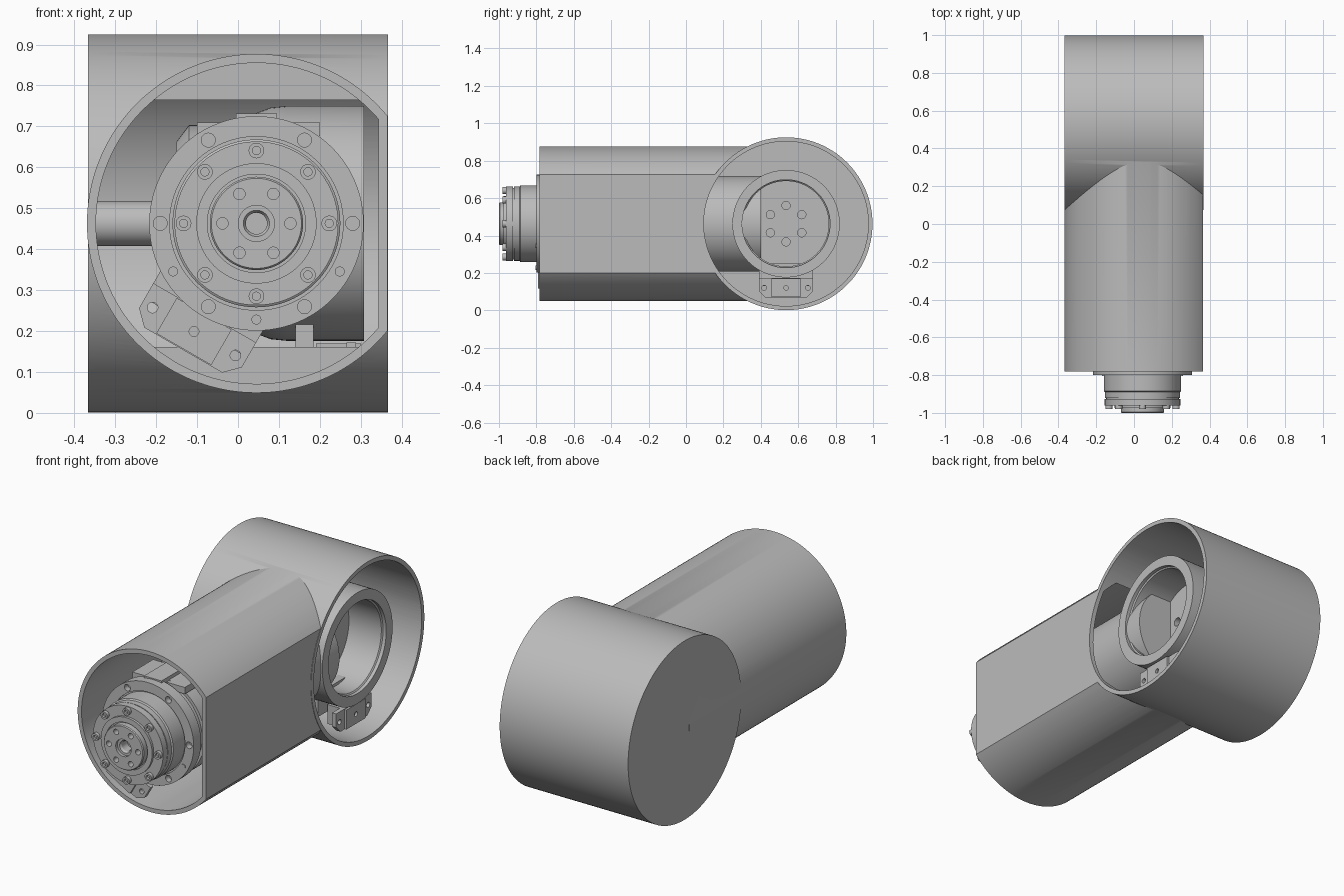
import bpy, bmesh, math
from mathutils import Matrix, Vector

if "Cube" in bpy.data.objects:
    bpy.data.objects.remove(bpy.data.objects["Cube"], do_unlink=True)

grey = bpy.data.materials.new("machined_grey")
grey.use_nodes = True
grey.diffuse_color = (0.5, 0.5, 0.5, 1)
grey.node_tree.nodes["Principled BSDF"].inputs["Base Color"].default_value = (0.5, 0.5, 0.5, 1)

# Local frames: z points out of each motor's face, y is up
CZ = 0.463
TURN = Matrix.Rotation(math.pi / 2, 4, 'X')
ARM = Matrix.Translation((0.045, 0, CZ)) @ TURN
DRUM = Matrix.Translation((0, 0.535, CZ)) @ Matrix.Rotation(math.pi / 2, 4, 'Z') @ TURN


def finish(bm, name, frame):
    bmesh.ops.remove_doubles(bm, verts=bm.verts, dist=1e-5)
    bmesh.ops.recalc_face_normals(bm, faces=bm.faces)
    bm.transform(frame)
    mesh = bpy.data.meshes.new(name)
    bm.to_mesh(mesh)
    bm.free()
    mesh.materials.append(grey)
    obj = bpy.data.objects.new(name, mesh)
    bpy.context.collection.objects.link(obj)
    return obj


def lathe_into(bm, profile, at=(0, 0), steps=96):
    verts = [bm.verts.new((r + at[0], at[1], h)) for r, h in profile]
    edges = [bm.edges.new(pair) for pair in zip(verts, verts[1:])]
    bmesh.ops.spin(bm, geom=verts + edges, cent=(*at, 0), axis=(0, 0, 1),
                   angle=2 * math.pi, steps=steps, use_merge=False)


def lathe(name, profile, frame, spots=((0, 0),), steps=96):
    bm = bmesh.new()
    for at in spots:
        lathe_into(bm, profile, at, steps)
    return finish(bm, name, frame)


def prism(name, points, h0, h1, frame):
    bm = bmesh.new()
    face = bm.faces.new([bm.verts.new((x, y, h0)) for x, y in points])
    new = bmesh.ops.extrude_face_region(bm, geom=[face])["geom"]
    bmesh.ops.translate(bm, vec=(0, 0, h1 - h0),
                        verts=[v for v in new if isinstance(v, bmesh.types.BMVert)])
    return finish(bm, name, frame)


def rod(r, h0, h1):
    return [(0, h0), (r, h0), (r, h1), (0, h1)]


def circle(radius, angles):
    return [(radius * math.cos(math.radians(a)), radius * math.sin(math.radians(a))) for a in angles]


def flat_sided(r, flat, n=128):
    a = math.degrees(math.acos(flat / r))
    return circle(r, [a + (360 - 2 * a) * i / n for i in range(n + 1)])


def box(cx, cy, w, d, c=0.0):
    x, y = w / 2, d / 2
    if not c:
        return [(cx - x, cy - y), (cx + x, cy - y), (cx + x, cy + y), (cx - x, cy + y)]
    return [(cx - x, cy + y), (cx - x, cy - y + c), (cx - x + c, cy - y),
            (cx + x - c, cy - y), (cx + x, cy - y + c), (cx + x, cy + y)]


def combine(obj, other, mode):
    mod = obj.modifiers.new("shape", 'BOOLEAN')
    mod.operation, mod.solver, mod.object = mode, 'EXACT', other
    bpy.context.view_layer.update()
    mesh = bpy.data.meshes.new_from_object(
        obj.evaluated_get(bpy.context.evaluated_depsgraph_get()))
    obj.modifiers.clear()
    obj.data = mesh
    bpy.data.objects.remove(other, do_unlink=True)


# Housing: flat-sided arm tube joined to an open drum, then hollowed
housing = prism("housing", flat_sided(0.414, 0.32), -0.5, 0.782, ARM)
combine(housing, lathe("drum_solid", rod(0.462, -0.367, 0.367), DRUM, steps=160), 'UNION')
combine(housing, prism("arm_bore", flat_sided(0.392, 0.298), -0.215, 0.9, ARM), 'DIFFERENCE')
combine(housing, lathe("drum_bore", rod(0.44, -0.347, 0.5), DRUM, steps=160), 'DIFFERENCE')

# Arm motor: long body, mounting flange, stepped gear head with hub
motor = lathe("arm_motor", [
    (0, -0.40), (0.255, -0.40), (0.255, 0.70), (0.24, 0.70), (0.24, 0.74), (0.262, 0.74),
    (0.262, 0.80), (0.212, 0.80), (0.212, 0.79), (0.205, 0.79), (0.205, 0.885),
    (0.198, 0.89), (0.198, 0.92), (0.192, 0.92), (0.192, 0.926), (0.2, 0.926),
    (0.2, 0.962), (0.147, 0.962), (0.147, 0.975), (0.12, 0.975), (0.12, 0.965),
    (0.114, 0.965), (0.114, 0.995), (0.11, 1.0), (0.044, 1.0), (0.044, 0.985),
    (0.032, 0.985), (0.026, 0.975), (0.026, 0.93), (0, 0.93)], ARM)
combine(motor, lathe("flange_holes", rod(0.017, 0.77, 0.85), ARM,
                     circle(0.235, (-120, -60, 0, 60, 120, 180)), 24), 'DIFFERENCE')
combine(motor, lathe("hub_holes", rod(0.014, 0.96, 1.1), ARM,
                     circle(0.083, range(0, 360, 60)), 24), 'DIFFERENCE')
lathe("flange_screws", rod(0.012, 0.79, 0.804), ARM, circle(0.235, (-150, -90, -30)), 24)
lathe("head_screws", [(0, 0.95), (0.019, 0.95), (0.019, 0.98), (0.01, 0.98),
                      (0.01, 0.968), (0, 0.968)], ARM,
      circle(0.178, range(0, 360, 45)), 24)
prism("motor_top_plate", box(0.005, 0.23, 0.3, 0.034), 0.55, 0.72, ARM)
prism("motor_top_key", box(0, 0.25, 0.1, 0.036), 0.5, 0.76, ARM)

# Drum motor: cup-shaped bearing housing, rear body and shaft to the closed end
cup = lathe("bearing_cup", [
    (0, -0.15), (0.2, -0.15), (0.24, -0.12), (0.24, 0.03), (0.27, 0.045), (0.283, 0.08),
    (0.287, 0.12), (0.287, 0.308), (0.235, 0.308), (0.235, 0.29), (0.228, 0.285),
    (0.228, 0.1), (0, 0.1)], DRUM)
combine(cup, lathe("cup_holes", rod(0.022, 0.06, 0.15), DRUM,
                   circle(0.097, range(30, 390, 60)), 24), 'DIFFERENCE')
lathe("tail_shaft", rod(0.055, -0.35, -0.14), DRUM, steps=48)


# Brake connectors: eared plate, raised centre block, tab to the motor
def connector(prefix, frame, dist, front):
    plate = prism(prefix + "_connector_plate", box(0, -dist, 0.29, 0.105, 0.035),
                  front - 0.035, front - 0.012, frame)
    combine(plate, lathe("ear_holes", rod(0.013, front - 0.1, front + 0.1), frame,
                         ((-0.117, -dist), (0.117, -dist)), 20), 'DIFFERENCE')
    block = prism(prefix + "_connector_block", box(0, -dist, 0.155, 0.1),
                  front - 0.11, front, frame)
    combine(block, lathe("block_hole", rod(0.012, front - 0.03, front + 0.1), frame,
                         ((0, -dist),), 20), 'DIFFERENCE')
    prism(prefix + "_connector_tab", box(0, -dist + 0.07, 0.29, 0.12),
          front - 0.16, front - 0.115, frame)


connector("arm", ARM @ Matrix.Rotation(math.radians(-30), 4, 'Z'), 0.305, 0.79)
connector("drum", DRUM, 0.343, 0.3)

# Smooth round surfaces, keeping machined edges sharp
bpy.ops.object.select_all(action='DESELECT')
for obj in bpy.context.collection.objects:
    if obj.type == 'MESH' and grey.name in obj.data.materials:
        obj.select_set(True)
        bpy.context.view_layer.objects.active = obj
bpy.ops.object.shade_smooth_by_angle(angle=math.radians(30))
